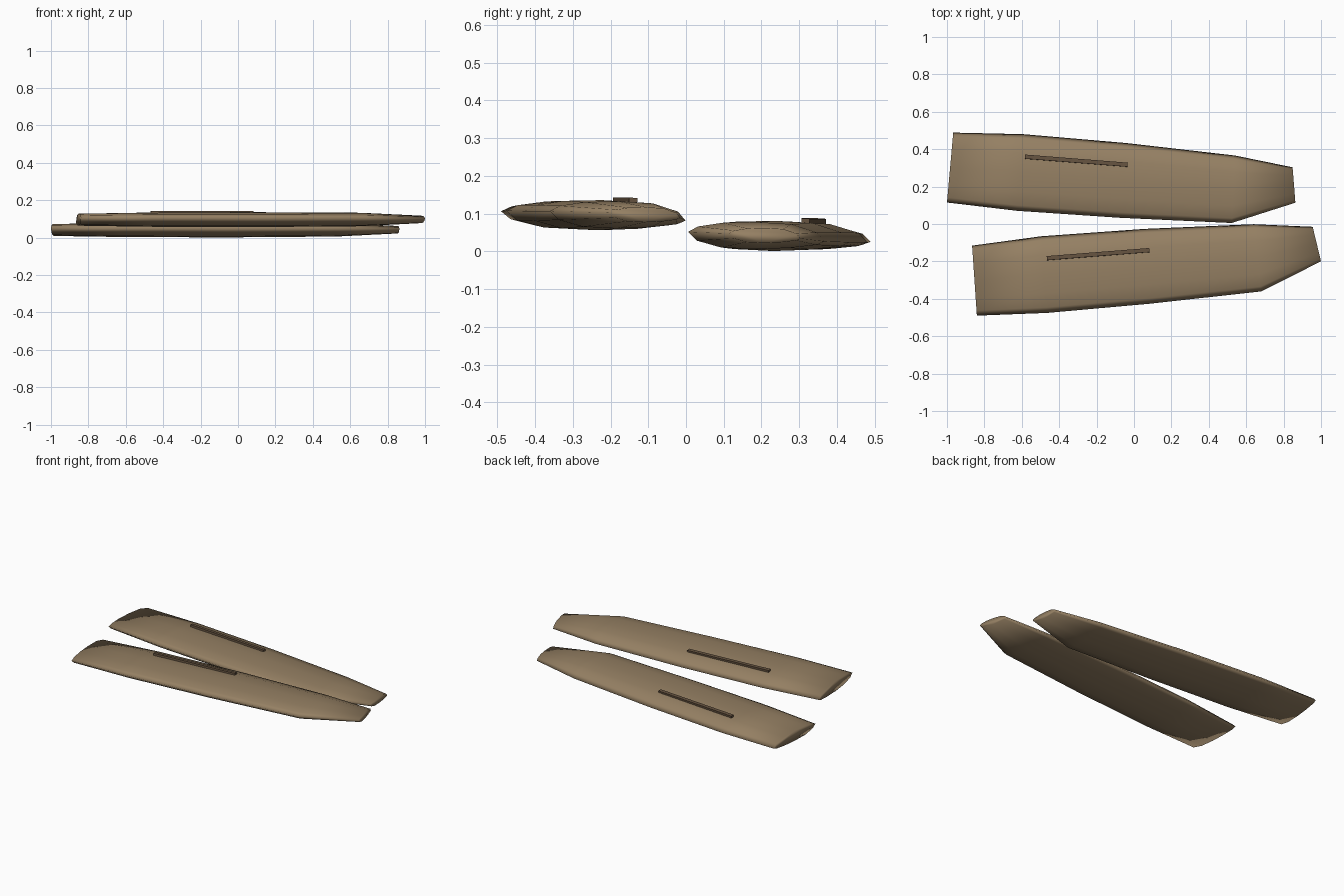
import bpy, bmesh
from math import radians
from mathutils import Matrix

if "Cube" in bpy.data.objects:
    bpy.data.objects.remove(bpy.data.objects["Cube"])

def material(name, colour):
    m = bpy.data.materials.new(name)
    m.diffuse_color = (*colour, 1)
    m.use_nodes = True
    m.node_tree.nodes["Principled BSDF"].inputs["Base Color"].default_value = m.diffuse_color
    return m

BOARD = material("board_brown", (0.30, 0.215, 0.125))
RIB = material("rib_brown", (0.13, 0.085, 0.05))

# cross-section: (fraction of half width, height)
SECTION = [(-1, 0), (-0.86, 0.018), (-0.5, 0.034), (0, 0.043), (0.5, 0.044), (0.88, 0.025),
           (1, 0), (0.88, -0.012), (0.5, -0.026), (0, -0.037), (-0.5, -0.039), (-0.86, -0.024)]
# stations: length, side offset, half width, thickness factor, lift, end slant
STATIONS = [(0.002, -0.002, 0.188, 0.8, 0.0, 0.002),
            (0.376, 0.001, 0.206, 0.95, 0.0, 0.0),
            (0.93, 0.002, 0.201, 1.0, 0.0, 0.0),
            (1.52, 0.001, 0.181, 0.9, 0.001, -0.006),
            (1.842, 0.049, 0.094, 0.5, 0.006, -0.015)]

def finish(name, bm, mat, matrix, smooth):
    bmesh.ops.recalc_face_normals(bm, faces=bm.faces)
    for f in bm.faces:
        f.smooth = smooth
    me = bpy.data.meshes.new(name)
    bm.to_mesh(me)
    bm.free()
    me.materials.append(mat)
    ob = bpy.data.objects.new(name, me)
    ob.matrix_world = matrix
    bpy.context.collection.objects.link(ob)

def board(name, matrix):
    bm = bmesh.new()
    rings = [[bm.verts.new((u + s * f, c + h * f, z * t + lift)) for f, z in SECTION]
             for u, c, h, t, lift, s in STATIONS]
    n = len(SECTION)
    for a, b in zip(rings, rings[1:]):
        for i in range(n):
            j = (i + 1) % n
            bm.faces.new((a[i], a[j], b[j], b[i]))
    bm.faces.new(rings[0])
    bm.faces.new(rings[-1])
    finish(name, bm, BOARD, matrix, True)

def rib(name, matrix):
    bm = bmesh.new()
    bmesh.ops.create_cube(bm, size=1, matrix=Matrix.Translation((0.672, 0.084, 0.045))
                          @ Matrix.Diagonal((0.55, 0.022, 0.02, 1)))
    finish(name, bm, RIB, matrix, False)

# two matching boards, fanned apart, each with a raised rib on top
for side, loc, yaw in (("front", (-0.855, -0.301, 0.093), 4.5),
                       ("back", (-0.985, 0.304, 0.038), -4.5)):
    m = (Matrix.Translation(loc) @ Matrix.Rotation(radians(yaw), 4, 'Z')
         @ Matrix.Rotation(-0.07, 4, 'X'))
    board(side + "_board", m)
    rib(side + "_rib", m)
